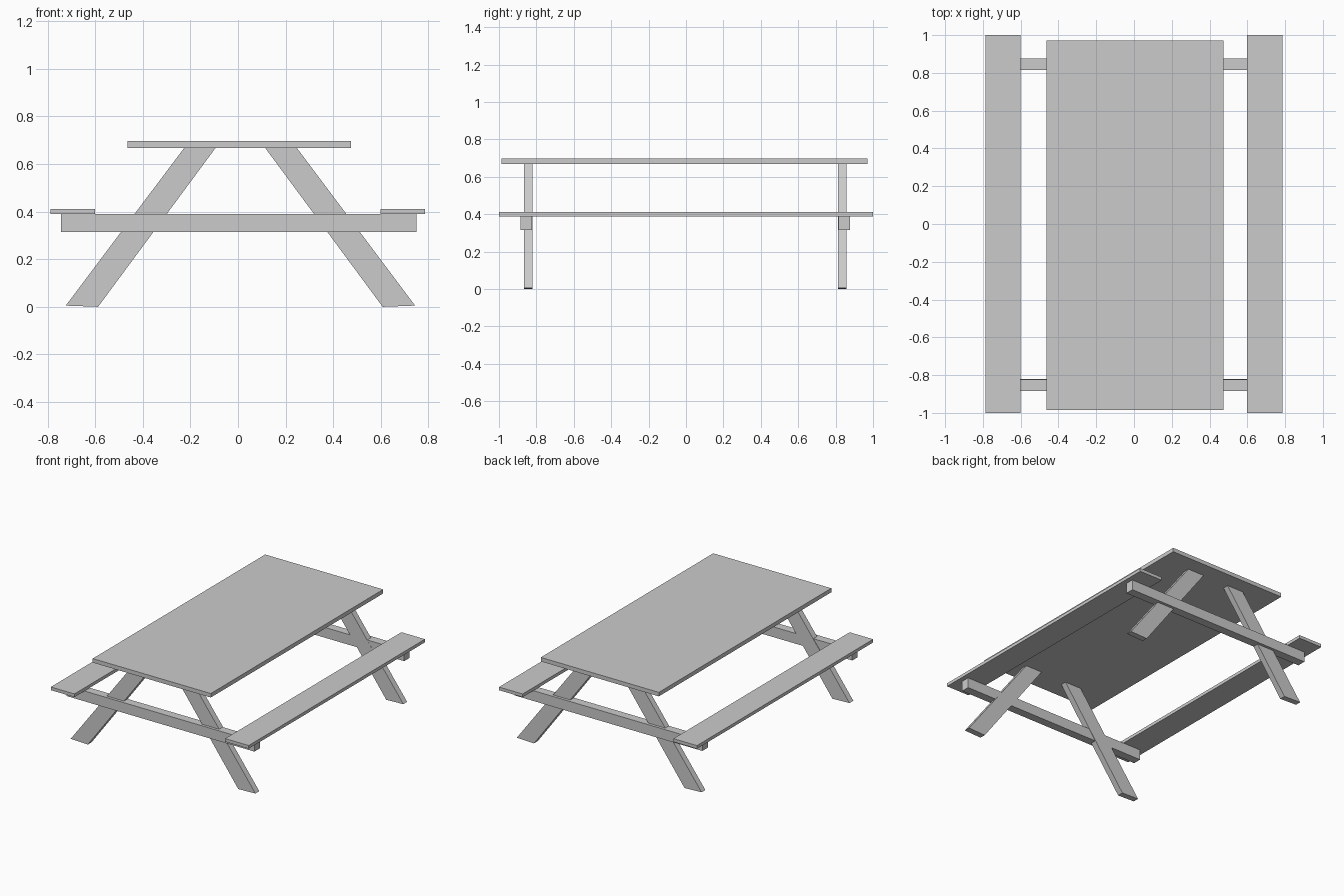
import bpy

if "Cube" in bpy.data.objects:
    bpy.data.objects.remove(bpy.data.objects["Cube"])


def prism(name, profile, y0, y1):
    """Extrude a counter-clockwise (x, z) profile from y0 to y1."""
    n = len(profile)
    verts = [(x, y, z) for y in (y0, y1) for x, z in profile]
    faces = [tuple(range(n)), tuple(range(2 * n - 1, n - 1, -1))]
    faces += [(i, i + n, (i + 1) % n + n, (i + 1) % n) for i in range(n)]
    mesh = bpy.data.meshes.new(name)
    mesh.from_pydata(verts, [], faces)
    obj = bpy.data.objects.new(name, mesh)
    bpy.context.collection.objects.link(obj)
    return obj


def board(name, x0, x1, y0, y1, z0, z1):
    return prism(name, [(x0, z0), (x1, z0), (x1, z1), (x0, z1)], y0, y1)


# Table top
board("table_top", -0.464, 0.474, -0.986, 0.971, 0.668, 0.697)

# Bench seats
board("left_seat", -0.787, -0.600, -1.0, 1.0, 0.389, 0.412)
board("right_seat", 0.598, 0.785, -1.0, 1.0, 0.389, 0.412)

# Slanted leg profiles, from the floor to the underside of the top
left_leg = [(-0.724, 0.005), (-0.588, 0.0), (-0.094, 0.668), (-0.226, 0.668)]
right_leg = [(0.608, 0.0), (0.744, 0.005), (0.247, 0.668), (0.114, 0.668)]

# End frames: a seat support beam across two legs
for end, beam_y, leg_y in (
    ("front", (-0.885, -0.824), (-0.865, -0.821)),
    ("back", (0.815, 0.877), (0.814, 0.857)),
):
    board(f"{end}_support_beam", -0.744, 0.750, *beam_y, 0.315, 0.389)
    prism(f"{end}_left_leg", left_leg, *leg_y)
    prism(f"{end}_right_leg", right_leg, *leg_y)
